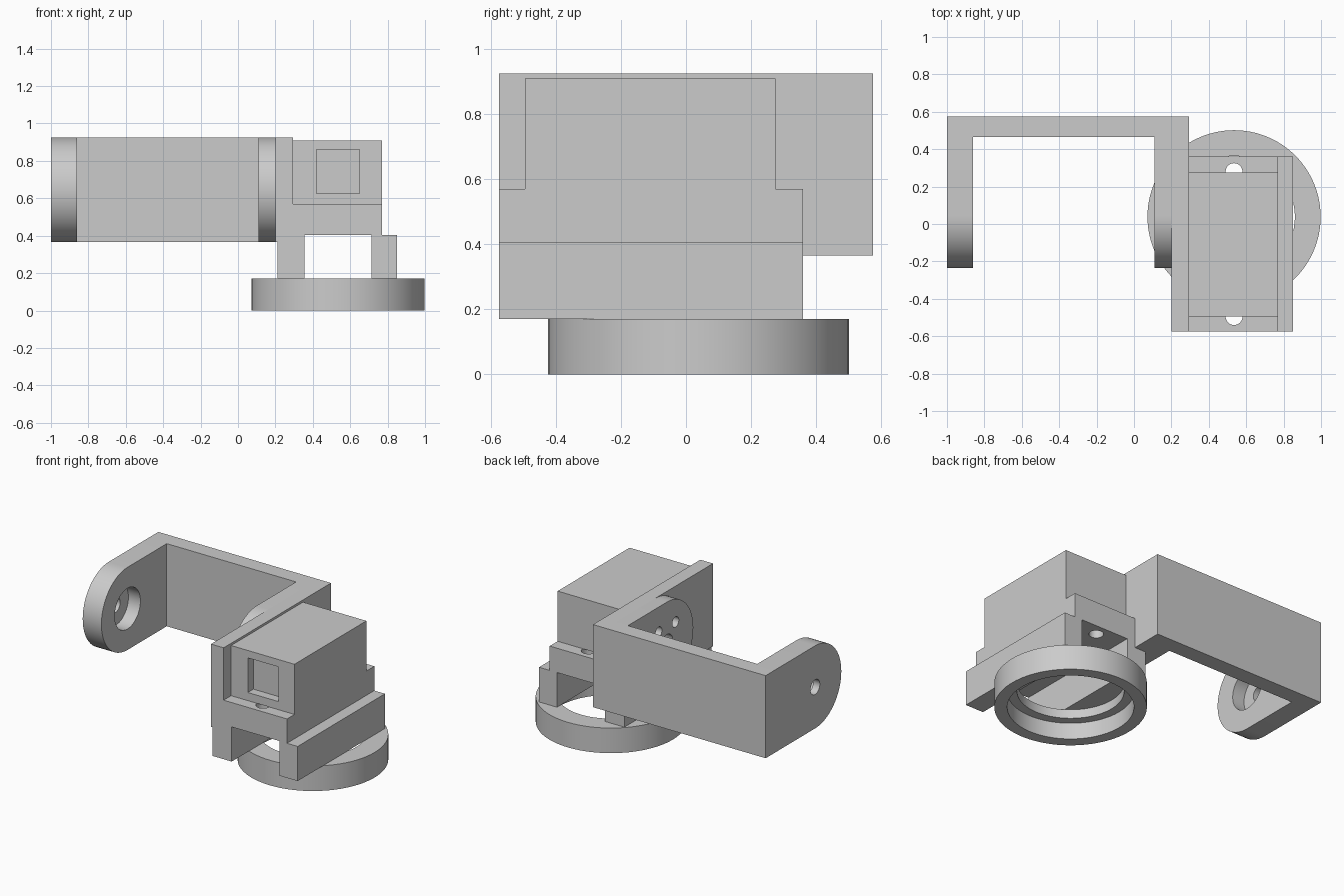
import bpy, bmesh, math
from mathutils import Matrix, Vector

cube = bpy.data.objects.get("Cube")
if cube:
    bpy.data.objects.remove(cube, do_unlink=True)

GREY = (0.6, 0.6, 0.6, 1)
mat = bpy.data.materials.new("light grey plastic")
mat.use_nodes = True
mat.diffuse_color = GREY
mat.node_tree.nodes["Principled BSDF"].inputs["Base Color"].default_value = GREY


def finish(name, bm):
    bmesh.ops.recalc_face_normals(bm, faces=bm.faces)
    mesh = bpy.data.meshes.new(name)
    bm.to_mesh(mesh)
    bm.free()
    mesh.materials.append(mat)
    ob = bpy.data.objects.new(name, mesh)
    bpy.context.collection.objects.link(ob)
    return ob


def extrude(name, points, offset):
    """Extrude a flat outline by an offset vector."""
    bm = bmesh.new()
    face = bm.faces.new([bm.verts.new(p) for p in points])
    result = bmesh.ops.extrude_face_region(bm, geom=[face])
    moved = [v for v in result["geom"] if isinstance(v, bmesh.types.BMVert)]
    bmesh.ops.translate(bm, verts=moved, vec=offset)
    return finish(name, bm)


def box(name, x0, x1, y0, y1, z0, z1):
    outline = [(x0, y0, z0), (x1, y0, z0), (x1, y1, z0), (x0, y1, z0)]
    return extrude(name, outline, (0, 0, z1 - z0))


def cylinder(name, centre, radius, depth, axis):
    bm = bmesh.new()
    turn = Vector((0, 0, 1)).rotation_difference(Vector(axis)).to_matrix().to_4x4()
    bmesh.ops.create_cone(bm, cap_ends=True, segments=40, radius1=radius, radius2=radius,
                          depth=depth, matrix=Matrix.Translation(centre) @ turn)
    return finish(name, bm)


def cut(ob, cutter):
    """Subtract a cutter and throw it away."""
    cutter.hide_render = True
    mod = ob.modifiers.new("cut", "BOOLEAN")
    mod.operation = "DIFFERENCE"
    mod.solver = "EXACT"
    mod.object = cutter
    bpy.context.view_layer.objects.active = ob
    bpy.ops.object.modifier_apply(modifier=mod.name)
    bpy.data.objects.remove(cutter, do_unlink=True)


# Bracket dimensions
BACK, LOW, HIGH = 0.575, 0.365, 0.925
PIVOT_Y, PIVOT_Z, ARM_R = 0.045, 0.645, 0.28


def rounded_arm(name, x0, x1):
    pts = [(x0, BACK, LOW), (x0, BACK, HIGH)]
    for i in range(33):
        a = math.pi / 2 + math.pi * i / 32
        pts.append((x0, PIVOT_Y + ARM_R * math.cos(a), PIVOT_Z + ARM_R * math.sin(a)))
    return extrude(name, pts, (x1 - x0, 0, 0))


# U-shaped bracket
box("bracket_back", -0.86, 0.2, 0.465, BACK, LOW, HIGH)
outer_arm = rounded_arm("outer_arm", -1, -0.86)
inner_arm = rounded_arm("inner_arm", 0.11, 0.2)
side_wall = box("side_wall", 0.2, 0.295, -BACK, BACK, LOW, HIGH)

# Counterbored pivot hole in the outer arm
cut(outer_arm, cylinder("pivot_hole", (-0.93, PIVOT_Y, PIVOT_Z), 0.05, 0.4, (1, 0, 0)))
cut(outer_arm, cylinder("counterbore", (-0.85, PIVOT_Y, PIVOT_Z), 0.138, 0.2, (1, 0, 0)))

# Horn mounting holes in the inner arm and side wall
holes = [(0, 0, 0.06)] + [(sy * 0.09, sz * 0.11, 0.035) for sy in (-1, 1) for sz in (-1, 1)]
for dy, dz, r in holes:
    for part in (inner_arm, side_wall):
        cut(part, cylinder("horn_hole", (0.2, PIVOT_Y + dy, PIVOT_Z + dz), r, 0.4, (1, 0, 0)))

# Mount with two long legs
FRONT, REAR, DECK, FOOT, STEP = -BACK, 0.36, 0.57, 0.17, 0.405
section = [(0.21, FOOT), (0.355, FOOT), (0.355, STEP), (0.715, STEP), (0.715, FOOT),
           (0.85, FOOT), (0.85, STEP), (0.77, STEP), (0.77, DECK), (0.295, DECK),
           (0.295, LOW), (0.21, LOW)]
mount = extrude("legged_mount", [(x, FRONT, z) for x, z in section], (0, REAR - FRONT, 0))
for y in (-0.495, 0.28):
    cut(mount, cylinder("screw_hole", (0.535, y, 0.5), 0.045, 0.4, (0, 0, 1)))

# Upper housing with a square recess in its front
housing = box("housing", 0.295, 0.77, -0.495, 0.275, DECK, 0.91)
cut(housing, box("recess", 0.42, 0.65, -0.6, -0.435, 0.625, 0.86))

# Stepped ring under the legs
profile = [(0.463, 0), (0.463, FOOT), (0.325, FOOT), (0.325, 0.11), (0.385, 0.11), (0.385, 0)]
bm = bmesh.new()
verts = [bm.verts.new((r, 0, z)) for r, z in profile]
edges = [bm.edges.new((verts[i - 1], verts[i])) for i in range(len(verts))]
bmesh.ops.spin(bm, geom=verts + edges, cent=(0, 0, 0), axis=(0, 0, 1),
               angle=math.tau, steps=96, use_merge=True)
bmesh.ops.remove_doubles(bm, verts=bm.verts, dist=0.0005)
bmesh.ops.translate(bm, verts=bm.verts, vec=(0.535, 0.0385, 0))
ring = finish("stepped_ring", bm)

# Smooth the round surfaces, keep the edges sharp
bpy.ops.object.select_all(action="DESELECT")
for ob in (outer_arm, inner_arm, side_wall, mount, ring):
    ob.select_set(True)
bpy.context.view_layer.objects.active = ring
bpy.ops.object.shade_smooth_by_angle(angle=math.radians(30))
